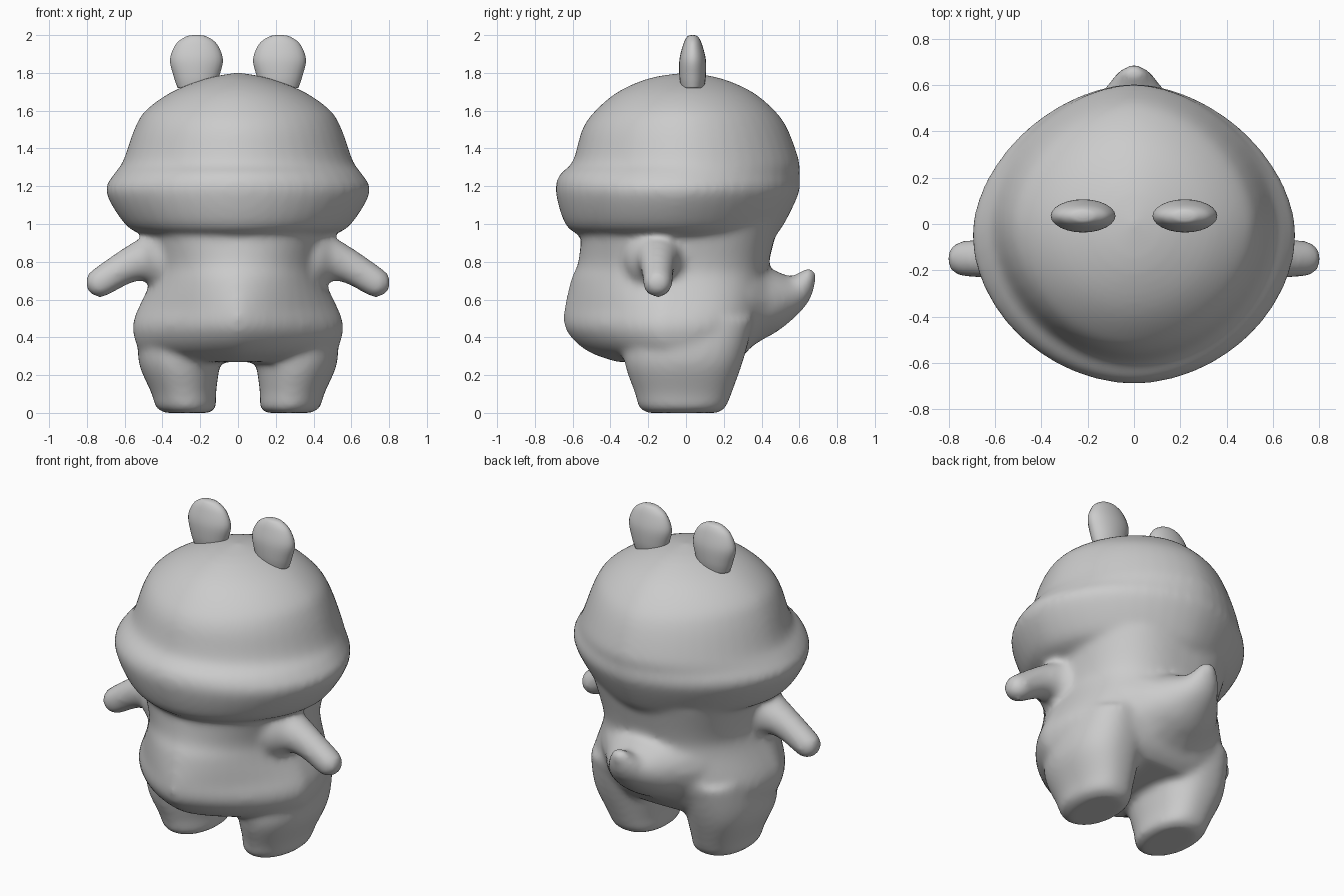
import bpy, bmesh
from math import sin, cos, pi
from mathutils import Vector, Matrix

cube = bpy.data.objects.get("Cube")
if cube:
    bpy.data.objects.remove(cube, do_unlink=True)

clay = bpy.data.materials.new("clay grey")
clay.use_nodes = True
GREY = (0.6, 0.6, 0.6, 1)
clay.diffuse_color = GREY
clay.node_tree.nodes["Principled BSDF"].inputs["Base Color"].default_value = GREY


def spline(points, steps):
    """Resample rows of numbers along a smooth curve."""
    rows = [Vector(p) for p in points]
    out = []
    for i in range(len(rows) - 1):
        a, b = rows[max(i - 1, 0)], rows[i]
        c, d = rows[i + 1], rows[min(i + 2, len(rows) - 1)]
        for k in range(steps):
            t = k / steps
            out.append(b + (c - a) * (t / 2)
                       + (a * 2 - b * 5 + c * 4 - d) * (t * t / 2)
                       + (b * 3 - a - c * 3 + d) * (t ** 3 / 2))
    return out + [rows[-1]]


def loft(bm, sections, front_power, back_power, centre=lambda z: 0, side=1, segs=48):
    """Stack rings of z, half width, front y, back y; the powers set how square they are."""
    rings = []
    for z, width, front, back in spline(sections, 5):
        middle = (front + back) / 2
        ring = []
        for i in range(segs):
            c, s = cos(2 * pi * i / segs), sin(2 * pi * i / segs)
            end, power = (back, back_power) if s > 0 else (front, front_power(z))
            x = width * abs(c) ** (2 / power) * (1 if c > 0 else -1)
            y = abs(s) ** (2 / power) * (end - middle)
            ring.append(bm.verts.new((side * (centre(z) + x), middle + y, z)))
        rings.append(ring)
    faces = [bm.faces.new(rings[0]), bm.faces.new(rings[-1])]
    for lower, upper in zip(rings, rings[1:]):
        for i in range(segs):
            j = (i + 1) % segs
            faces.append(bm.faces.new((lower[i], lower[j], upper[j], upper[i])))
    bmesh.ops.recalc_face_normals(bm, faces=faces)


def limb(bm, path, side=1, widen=1):
    """Swell a soft limb along x, y, z, radius points."""
    for x, y, z, radius in spline(path, 8):
        place = Matrix.Translation((side * x, y, z)) @ Matrix.Diagonal((widen, 1, 1, 1))
        bmesh.ops.create_icosphere(bm, subdivisions=3, radius=radius, matrix=place)


def finish(bm, name):
    """Turn the built surface into a smooth grey object."""
    mesh = bpy.data.meshes.new(name)
    bm.to_mesh(mesh)
    bm.free()
    mesh.materials.append(clay)
    mesh.shade_smooth()
    obj = bpy.data.objects.new(name, mesh)
    bpy.context.collection.objects.link(obj)
    return obj


# Profiles: height, half width, front, back
HEAD = [(0.9, 0.38, -0.45, 0.4), (0.94, 0.5, -0.56, 0.47), (1, 0.6, -0.64, 0.52),
        (1.17, 0.7, -0.69, 0.6), (1.26, 0.66, -0.67, 0.6), (1.33, 0.61, -0.6, 0.6),
        (1.5, 0.55, -0.55, 0.54), (1.6, 0.49, -0.48, 0.47), (1.7, 0.35, -0.36, 0.35),
        (1.77, 0.17, -0.2, 0.19), (1.8, 0.02, -0.03, 0.03)]
TORSO = [(0.27, 0.41, -0.37, 0.26), (0.32, 0.51, -0.51, 0.32), (0.4, 0.55, -0.61, 0.37),
         (0.5, 0.55, -0.65, 0.41), (0.7, 0.46, -0.61, 0.43), (0.8, 0.45, -0.57, 0.44),
         (1, 0.49, -0.55, 0.49)]
LEG = [(0, 0.12, -0.21, 0.17), (0.03, 0.16, -0.25, 0.21), (0.1, 0.17, -0.27, 0.24),
       (0.3, 0.22, -0.33, 0.31), (0.5, 0.2, -0.28, 0.36)]

# Limb paths: distance outward or backward, height, radius
ARM = [(0.34, 0.82, 0.19), (0.42, 0.82, 0.14), (0.5, 0.81, 0.11), (0.6, 0.77, 0.09),
       (0.73, 0.69, 0.08)]
TAIL = [(0.17, 0.6, 0.31), (0.3, 0.59, 0.23), (0.4, 0.59, 0.18), (0.55, 0.62, 0.1),
        (0.61, 0.67, 0.07), (0.65, 0.73, 0.04)]

# Ear: height, half width, half depth
EAR = [(1.72, 0.1, 0.06), (1.78, 0.12, 0.07), (1.87, 0.14, 0.07), (1.95, 0.11, 0.05),
       (1.99, 0.06, 0.03), (2, 0.02, 0.01)]

# Head, torso, legs, arms and tail fused into one soft skin
bm = bmesh.new()
loft(bm, HEAD, lambda z: 1.9, 1.8)
loft(bm, TORSO, lambda z: 1.45 + 2 * max(0, z - 0.55), 2.6)
for side in (1, -1):
    loft(bm, LEG, lambda z: 2, 2.4, lambda z: min(0.27 + z / 6, 0.31), side)
    limb(bm, [(x, -0.15, z, radius) for x, z, radius in ARM], side)
limb(bm, [(0, y, z, radius) for y, z, radius in TAIL], widen=1.35)
body = finish(bm, "body")
fuse = body.modifiers.new("fuse", 'REMESH')
fuse.mode = 'VOXEL'
fuse.voxel_size = 0.018
fuse.use_smooth_shade = True
soften = body.modifiers.new("soften", 'SMOOTH')
soften.factor = 0.5
soften.iterations = 14

# Ears
ear_rings = [(z, width, 0.035 - depth, 0.035 + depth) for z, width, depth in EAR]
for side, name in ((1, "left_ear"), (-1, "right_ear")):
    bm = bmesh.new()
    loft(bm, ear_rings, lambda z: 2, 2, lambda z: 0.22, side, 24)
    finish(bm, name)
